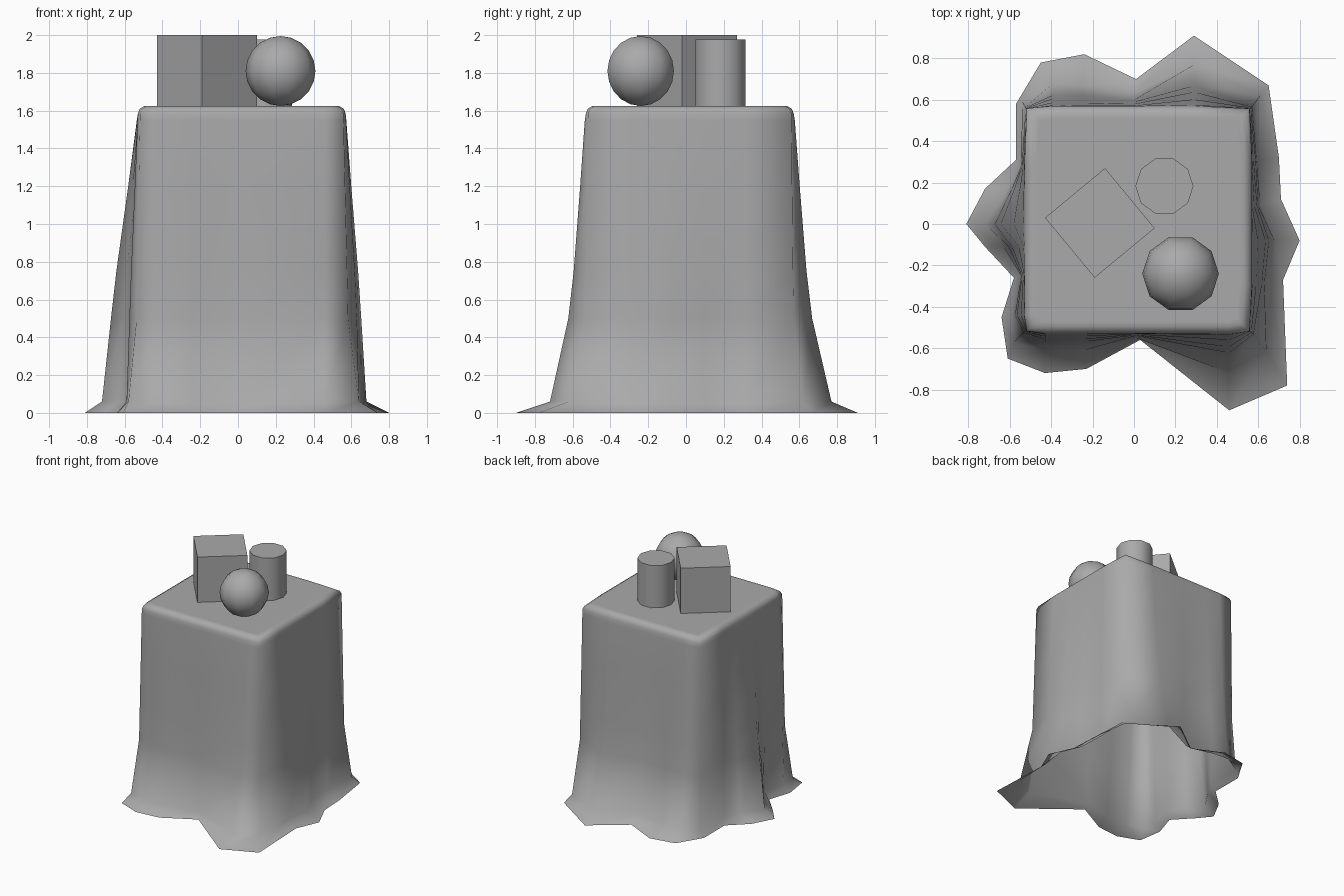
import bpy, bmesh
from math import radians
from mathutils import Matrix

cube = bpy.data.objects.get("Cube")
if cube:
    bpy.data.objects.remove(cube, do_unlink=True)

GREY = (0.4, 0.4, 0.4, 1)
mat = bpy.data.materials.new("plain grey")
mat.use_nodes = True
mat.diffuse_color = GREY
mat.node_tree.nodes["Principled BSDF"].inputs["Base Color"].default_value = GREY


def finish(bm, name, smooth_angle=None):
    """Turn a bmesh into a named, shaded object."""
    mesh = bpy.data.meshes.new(name)
    bm.to_mesh(mesh)
    bm.free()
    obj = bpy.data.objects.new(name, mesh)
    bpy.context.collection.objects.link(obj)
    mesh.materials.append(mat)
    if smooth_angle:
        bpy.ops.object.select_all(action="DESELECT")
        obj.select_set(True)
        bpy.context.view_layer.objects.active = obj
        bpy.ops.object.shade_smooth_by_angle(angle=radians(smooth_angle))


def placed(location, turn):
    return Matrix.Translation(location) @ Matrix.Rotation(radians(turn), 4, "Z")


# Draped cloth: hem on the floor, counter-clockwise from the front left corner
HEM = [(.74, -.78), (.72, -.27), (.80, -.08), (.71, .12), (.70, .32),
       (.65, .67), (.29, .91), (.01, .70), (-.24, .82), (-.45, .78),
       (-.57, .58), (-.57, .31), (-.72, .17), (-.81, 0), (-.72, -.11),
       (-.58, -.26), (-.64, -.45), (-.61, -.65), (-.43, -.72),
       (-.23, -.70), (.03, -.56), (.46, -.90)]
# Same folds where the hem starts to flare
FOLD = [(.64, -.62), (.65, -.29), (.68, -.08), (.61, .09), (.60, .31),
        (.61, .62), (.29, .77), (0, .63), (-.25, .67), (-.39, .68),
        (-.54, .59), (-.55, .28), (-.61, .17), (-.72, 0), (-.63, -.11),
        (-.55, -.25), (-.59, -.44), (-.58, -.57), (-.43, -.61),
        (-.24, -.61), (.01, -.55), (.46, -.72)]
# Height, and how far the folds still spread in x and y
SPREAD = [(.06, 1, 1), (.5, .75, .49), (.75, .6, .34), (1.2, .27, .16), (1.55, .03, .03)]
# Height and inset of the rounded top edge
RIM = [(1.585, 0), (1.61, .01), (1.625, .035), (1.625, .06)]
MID, HALF, CORNER_CUT = .02, .55, .012


def on_top(x, y, inset=0):
    """Nearest point of the square top, and whether it is a corner."""
    dx, dy = x - MID, y - MID
    corner = abs(dx) > HALF and abs(dy) > HALF
    r = HALF - inset - CORNER_CUT * corner
    return MID + max(-r, min(r, dx)), MID + max(-r, min(r, dy)), corner


bm = bmesh.new()
rings = [[bm.verts.new((x, y, 0)) for x, y in HEM]]
for z, fx, fy in SPREAD:
    ring = []
    for x, y in FOLD:
        sx, sy, corner = on_top(x, y)
        # corners hang almost straight until the flare
        k = .4 if corner and fx < 1 else 1
        ring.append(bm.verts.new((sx + k * fx * (x - sx), sy + k * fy * (y - sy), z)))
    rings.append(ring)
for z, inset in RIM:
    rings.append([bm.verts.new((*on_top(x, y, inset)[:2], z)) for x, y in FOLD])
count = len(HEM)
for low, high in zip(rings, rings[1:]):
    for i in range(count):
        j = (i + 1) % count
        bm.faces.new((low[i], low[j], high[j], high[i]))
bm.faces.new(rings[-1])
finish(bm, "draped_cloth", 89)

# Turned block
bm = bmesh.new()
bmesh.ops.create_cube(bm, size=.376, matrix=placed((-.165, .005, 1.812), 39.6))
finish(bm, "block")

# Ten-sided cylinder
bm = bmesh.new()
bmesh.ops.create_cone(bm, cap_ends=True, segments=10, radius1=.14, radius2=.14,
                      depth=.365, matrix=placed((.147, .183, 1.793), 18))
finish(bm, "cylinder", 50)

# Low-poly ball
bm = bmesh.new()
bmesh.ops.create_uvsphere(bm, u_segments=10, v_segments=10, radius=.185,
                          matrix=placed((.225, -.24, 1.81), 18))
finish(bm, "ball", 60)
